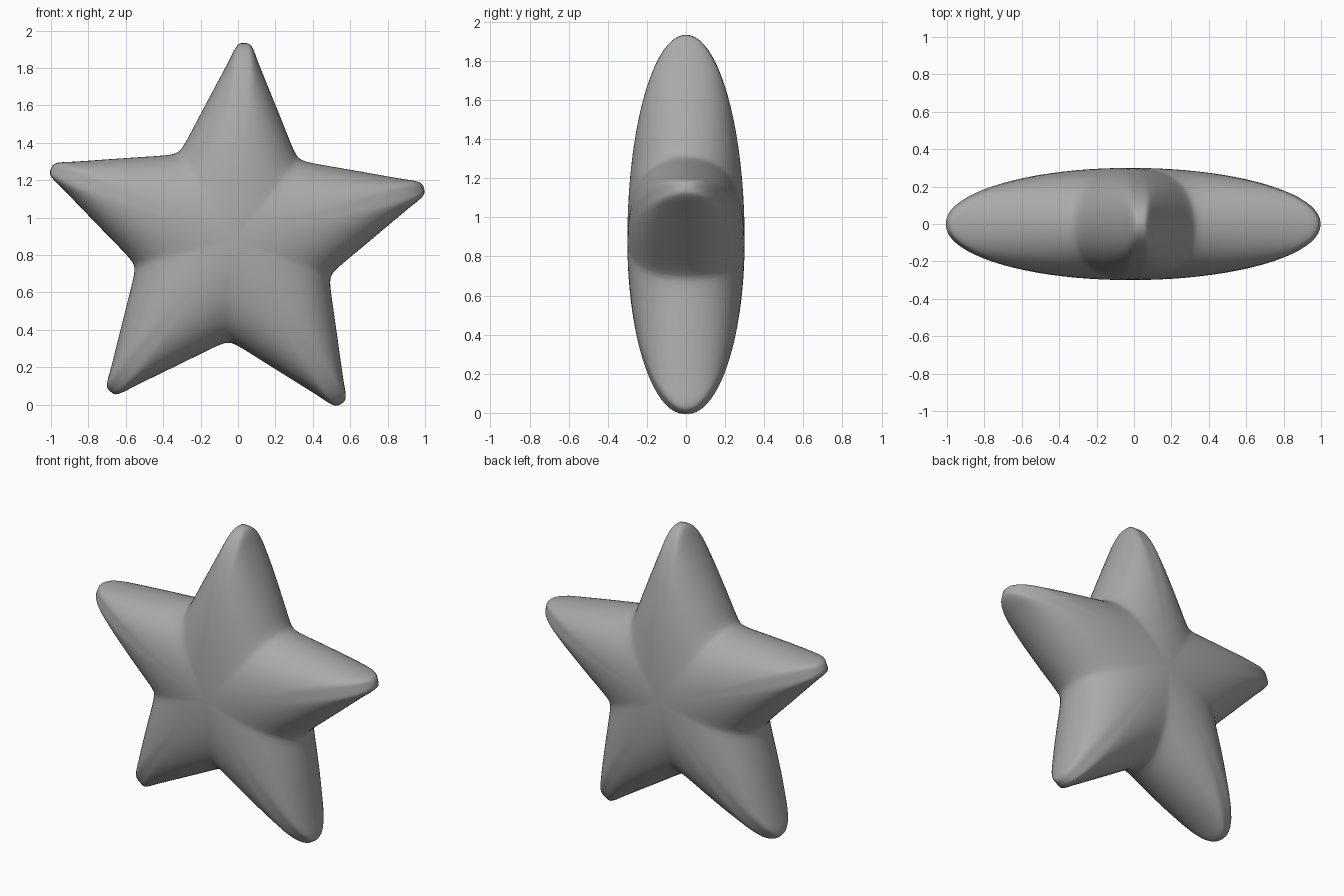
import bpy, bmesh, math
from mathutils import Vector

cube = bpy.data.objects.get("Cube")
if cube:
    bpy.data.objects.remove(cube)

ARM, DEPTH, RINGS = 1.05, 0.3, 20
CENTRE = Vector((-0.02, 0, 0.885))
TILT = math.radians(-3)

grey = bpy.data.materials.new("plain grey")
grey.use_nodes = True
colour = (0.4, 0.4, 0.4, 1)
grey.diffuse_color = colour
grey.node_tree.nodes["Principled BSDF"].inputs["Base Color"].default_value = colour


def catmull(a, b, c, d, t):
    return 0.5 * (2 * b + (c - a) * t + (2 * a - 5 * b + 4 * c - d) * t**2
                  + (3 * b - a - 3 * c + d) * t**3)


# Half an arm from tip to valley: sideways, outward
half = [Vector(p) for p in [(0, 1.05), (0.03, 1.043), (0.055, 1.005), (0.088, 0.93),
                            (0.2, 0.69), (0.278, 0.522), (0.308, 0.468), (0.326, 0.449)]]
mirrored = [Vector((-p.x, p.y)) for p in half[-2:0:-1]]
arm = mirrored + half

# Five turned arms make the control outline, smoothed by a spline
control = []
for k in range(5):
    turn = TILT - k * math.tau / 5
    c, s = math.cos(turn), math.sin(turn)
    control += [Vector((p.x * c - p.y * s, p.x * s + p.y * c)) for p in arm]
n = len(control)
outline = [catmull(control[i - 1], control[i], control[(i + 1) % n], control[(i + 2) % n], t / 3)
           for i in range(n) for t in range(3)]


def half_depth(reach, t):
    """Elliptical lengthwise and across every arm, blending in the middle."""
    if t > 0.9999:
        return 0
    reach = min(reach, 1)
    r = reach * t
    across = t * (1 - reach) / (1 - r)
    return DEPTH * math.sqrt((1 - r * r) * max(0, 1 - across * across))


# Rings run from the front pole over the rim to the back pole
bm = bmesh.new()
front = bm.verts.new(CENTRE + Vector((0, -DEPTH, 0)))
back = bm.verts.new(CENTRE + Vector((0, DEPTH, 0)))
rings = []
for j in range(1, 2 * RINGS):
    t = math.sin(j / RINGS * math.pi / 2)
    side = -1 if j < RINGS else 1
    rings.append([bm.verts.new(CENTRE + Vector(
        (p.x * t, side * half_depth(p.length / ARM, t), p.y * t))) for p in outline])
count = len(outline)
for i in range(count):
    k = (i + 1) % count
    bm.faces.new((front, rings[0][i], rings[0][k]))
    bm.faces.new((back, rings[-1][k], rings[-1][i]))
    for inner, outer in zip(rings, rings[1:]):
        bm.faces.new((inner[i], outer[i], outer[k], inner[k]))
bmesh.ops.recalc_face_normals(bm, faces=bm.faces)
for face in bm.faces:
    face.smooth = True

mesh = bpy.data.meshes.new("star_body")
bm.to_mesh(mesh)
bm.free()
mesh.materials.append(grey)
star = bpy.data.objects.new("star_body", mesh)
bpy.context.collection.objects.link(star)
